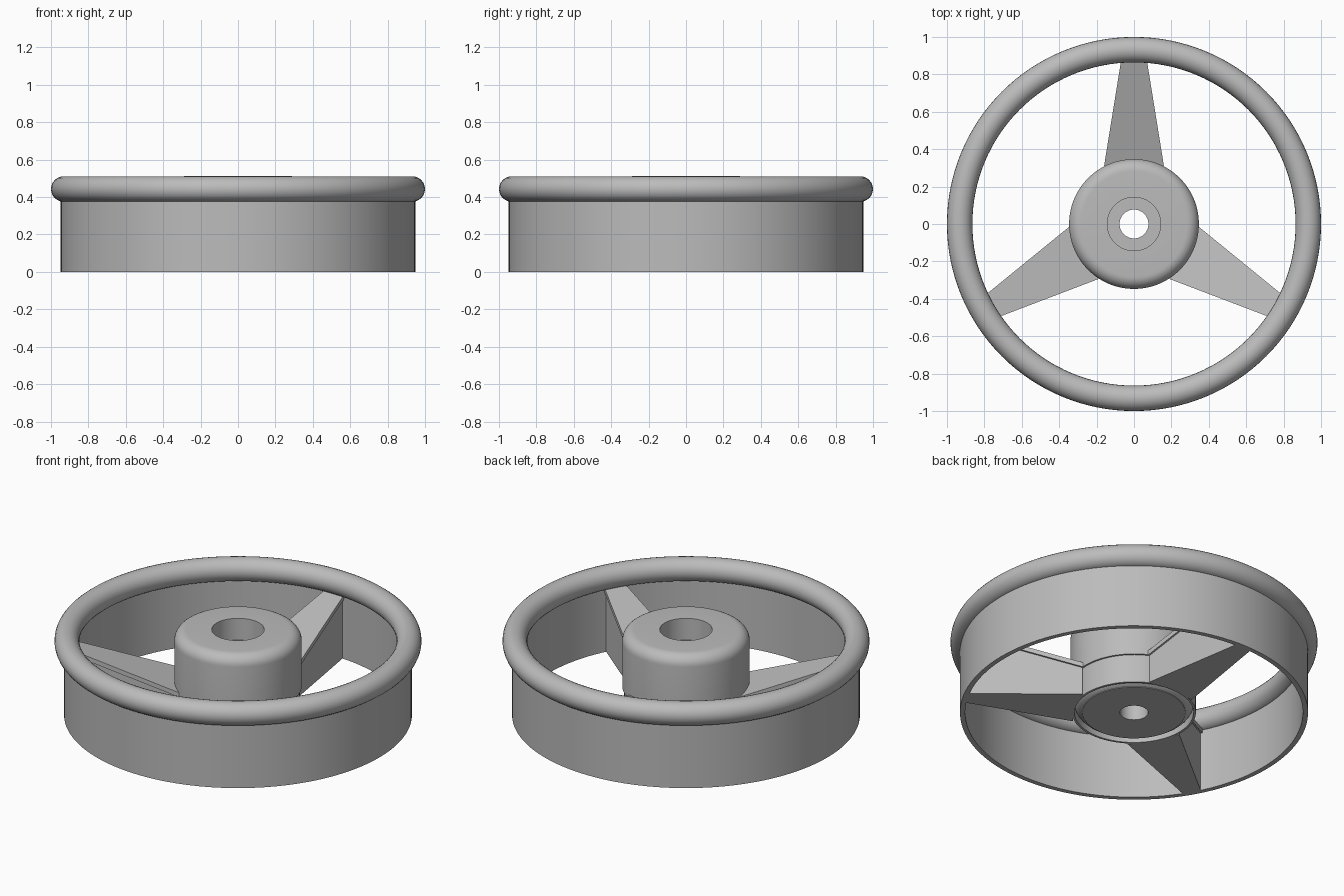
import bpy, bmesh, math
from mathutils import Matrix

cube = bpy.data.objects.get("Cube")
if cube:
    bpy.data.objects.remove(cube, do_unlink=True)

grey = bpy.data.materials.new("plain_grey")
grey.use_nodes = True
colour = (0.5, 0.5, 0.5, 1)
grey.diffuse_color = colour
grey.node_tree.nodes["Principled BSDF"].inputs["Base Color"].default_value = colour


def finish(name, bm, smooth=True):
    bmesh.ops.remove_doubles(bm, verts=bm.verts, dist=1e-5)
    bmesh.ops.recalc_face_normals(bm, faces=bm.faces)
    mesh = bpy.data.meshes.new(name)
    bm.to_mesh(mesh)
    bm.free()
    mesh.materials.append(grey)
    ob = bpy.data.objects.new(name, mesh)
    bpy.context.collection.objects.link(ob)
    if smooth:
        bpy.ops.object.select_all(action='DESELECT')
        bpy.context.view_layer.objects.active = ob
        ob.select_set(True)
        bpy.ops.object.shade_smooth_by_angle(angle=math.radians(30))
    return ob


def lathe(name, profile, steps=128):
    """Spin a closed (radius, z) outline around the z axis."""
    bm = bmesh.new()
    vs = [bm.verts.new((r, 0, z)) for r, z in profile]
    edges = [bm.edges.new((vs[i - 1], vs[i])) for i in range(len(vs))]
    bmesh.ops.spin(bm, geom=vs + edges, cent=(0, 0, 0), axis=(0, 0, 1),
                   angle=math.tau, steps=steps, use_merge=True)
    return finish(name, bm)


def arc(cr, cz, radius, start, end, n):
    return [(cr + radius * math.cos(math.radians(start + (end - start) * i / n)),
             cz + radius * math.sin(math.radians(start + (end - start) * i / n)))
            for i in range(n + 1)]


# Round grip rim and the cylindrical wall beneath it
lathe("grip_rim", arc(0.932, 0.443, 0.068, 0, 345, 23))
lathe("outer_wall", [(0.92, 0), (0.948, 0), (0.948, 0.42), (0.92, 0.42)])

# Hub with rounded ends, counterbore and through hole
FILLET = 0.065
hub = [(0.077, 0), (0.28, 0)]
hub += arc(0.26, FILLET, FILLET, -72, 0, 7)
hub += [(0.325, 0.17), (0.347, 0.17)]
hub += arc(0.347 - FILLET, 0.512 - FILLET, FILLET, 0, 90, 8)
hub += [(0.143, 0.512), (0.143, 0.382), (0.077, 0.382)]
lathe("hub", hub)

# Thin sleeve around the lower hub
lathe("hub_sleeve", [(0.324, 0), (0.337, 0), (0.337, 0.18), (0.324, 0.18)])


def top_z(y):
    return 0.2 + (y - 0.33) * 0.315


def spoke_prism(bm, inset, bottom, drop):
    """Tapered prism along +y with a sloping top."""
    a, b = 0.16 - inset, 0.06 - inset
    outline = [(a, 0.31), (b, 0.93), (-b, 0.93), (-a, 0.31), (0, 0.335)]
    low = [bm.verts.new((x, y, bottom(y))) for x, y in outline]
    high = [bm.verts.new((x, y, top_z(y) - drop)) for x, y in outline]
    bm.faces.new(low[::-1])
    bm.faces.new(high)
    for i in range(len(low)):
        bm.faces.new((low[i - 1], low[i], high[i], high[i - 1]))


# Three spokes: a web with a slightly wider sloping cap
for i, place in enumerate(("back", "right", "left")):
    turn = Matrix.Rotation(math.tau * i / 3, 4, 'Z')
    parts = {
        "web": (0.01, lambda y: 0.0, 0.027),
        "cap": (0.0, lambda y: top_z(y) - 0.027, 0.0),
    }
    for part, (inset, bottom, drop) in parts.items():
        bm = bmesh.new()
        spoke_prism(bm, inset, bottom, drop)
        bm.transform(turn)
        finish(f"{place}_spoke_{part}", bm, smooth=False)
